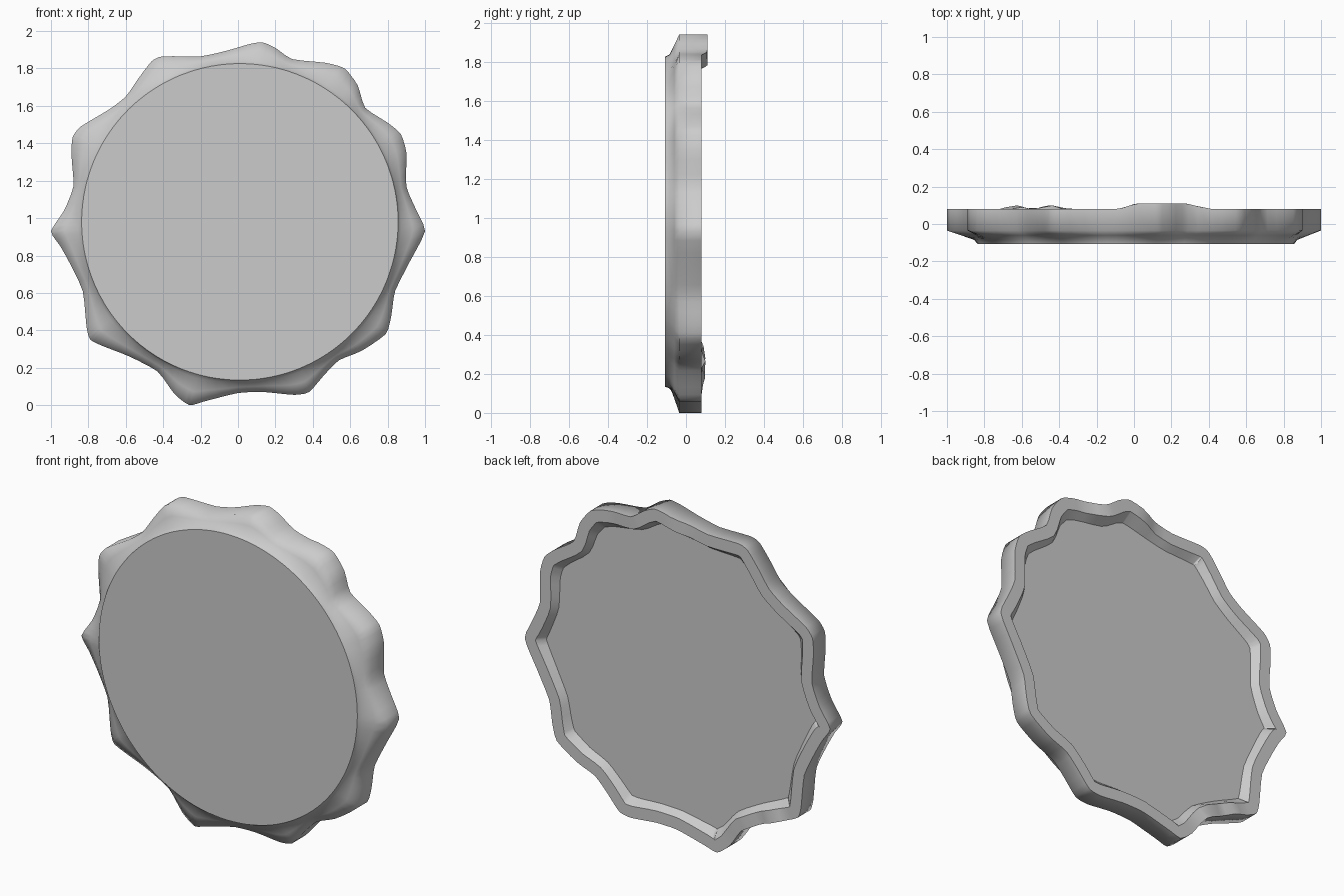
import bpy, bmesh
from mathutils import Vector

if "Cube" in bpy.data.objects:
    bpy.data.objects.remove(bpy.data.objects["Cube"])

# Crimped skirt outline (x, z), counter-clockwise
OUT = [(1, .93), (.95, 1.05), (.90, 1.17), (.90, 1.35), (.87, 1.45), (.80, 1.51), (.68, 1.59),
       (.64, 1.71), (.57, 1.80), (.47, 1.83), (.29, 1.85), (.20, 1.91), (.13, 1.94), (.06, 1.93),
       (-.06, 1.895), (-.20, 1.865), (-.40, 1.865), (-.46, 1.84), (-.53, 1.75), (-.60, 1.65),
       (-.69, 1.58), (-.84, 1.49), (-.885, 1.43), (-.89, 1.33), (-.88, 1.17), (-.93, 1.04),
       (-1, .93), (-.95, .85), (-.90, .76), (-.83, .61), (-.81, .42), (-.79, .35), (-.72, .315),
       (-.58, .26), (-.43, .18), (-.34, .06), (-.26, 0), (-.18, .02), (0, .065), (.14, .07),
       (.30, .055), (.38, .07), (.46, .16), (.54, .24), (.66, .29), (.79, .38), (.82, .48),
       (.84, .61), (.92, .77)]
CENTRE = Vector((.01, .98))
SUB = 3


def smooth_loop(pts):
    """Softened closed curve through the points."""
    p = [Vector(q) for q in pts]
    n, res = len(p), []
    for i in range(n):
        a, b, c, d = p[i - 1], p[i], p[(i + 1) % n], p[(i + 2) % n]
        for k in range(SUB):
            t = k / SUB
            m0, m1 = (c - a) * .3, (d - b) * .3
            res.append(b * (2*t**3 - 3*t*t + 1) + m0 * (t**3 - 2*t*t + t)
                       + c * (3*t*t - 2*t**3) + m1 * (t**3 - t*t))
    return res


def inset(loop, dist):
    n, res = len(loop), []
    for i in range(n):
        t = (loop[(i + 2) % n] - loop[i - 2]).normalized()
        res.append(loop[i] + Vector((-t.y, t.x)) * dist)
    return res


def circle(loop, r):
    return [CENTRE + (p - CENTRE).normalized() * r for p in loop]


def mix(a, b, t):
    return [p.lerp(q, t) for p, q in zip(a, b)]


def rim_y(p):
    """Back edge depth, with the slightly bent-out spots."""
    if p.y > 1.5:
        return .08 + .03 * max(0, min(1, (p.x + .08) / .09, (.40 - p.x) / .12))
    if p.y < .36 and -.70 < p.x < -.38:
        return .08 + .025 * max(0, 1 - min(abs(p.x + .64), abs(p.x + .45)) / .07)
    return .08


outer = smooth_loop(OUT)
face = circle(outer, .846)
inner = inset(outer, .07)
floor = mix(inset(outer, .085), circle(outer, .76), .2)

# Front face, rounded shoulder, skirt, back rim, inner wall, shallow floor
# Each ring: outline, depth (None follows the rim), sharp edge
rings = [(face, -.107, True), (mix(face, outer, .12), -.085, False),
         (mix(face, outer, .55), -.06, False), (outer, -.035, False),
         (outer, None, True), (inner, None, True), (floor, .04, True)]
bm = bmesh.new()
rows = [[bm.verts.new((p.x, rim_y(p) if y is None else y, p.y)) for p in loop]
        for loop, y, _ in rings]
n = len(outer)
bm.faces.new(rows[0])
bm.faces.new(rows[-1])
for a, b in zip(rows, rows[1:]):
    for i in range(n):
        j = (i + 1) % n
        bm.faces.new((a[i], a[j], b[j], b[i])).smooth = True
for row, (_, _, sharp) in zip(rows, rings):
    for i in range(n):
        bm.edges.get((row[i], row[(i + 1) % n])).smooth = not sharp
bmesh.ops.recalc_face_normals(bm, faces=bm.faces)
me = bpy.data.meshes.new("crimped_cap")
bm.to_mesh(me)
bm.free()
cap = bpy.data.objects.new("crimped_cap", me)
bpy.context.collection.objects.link(cap)
